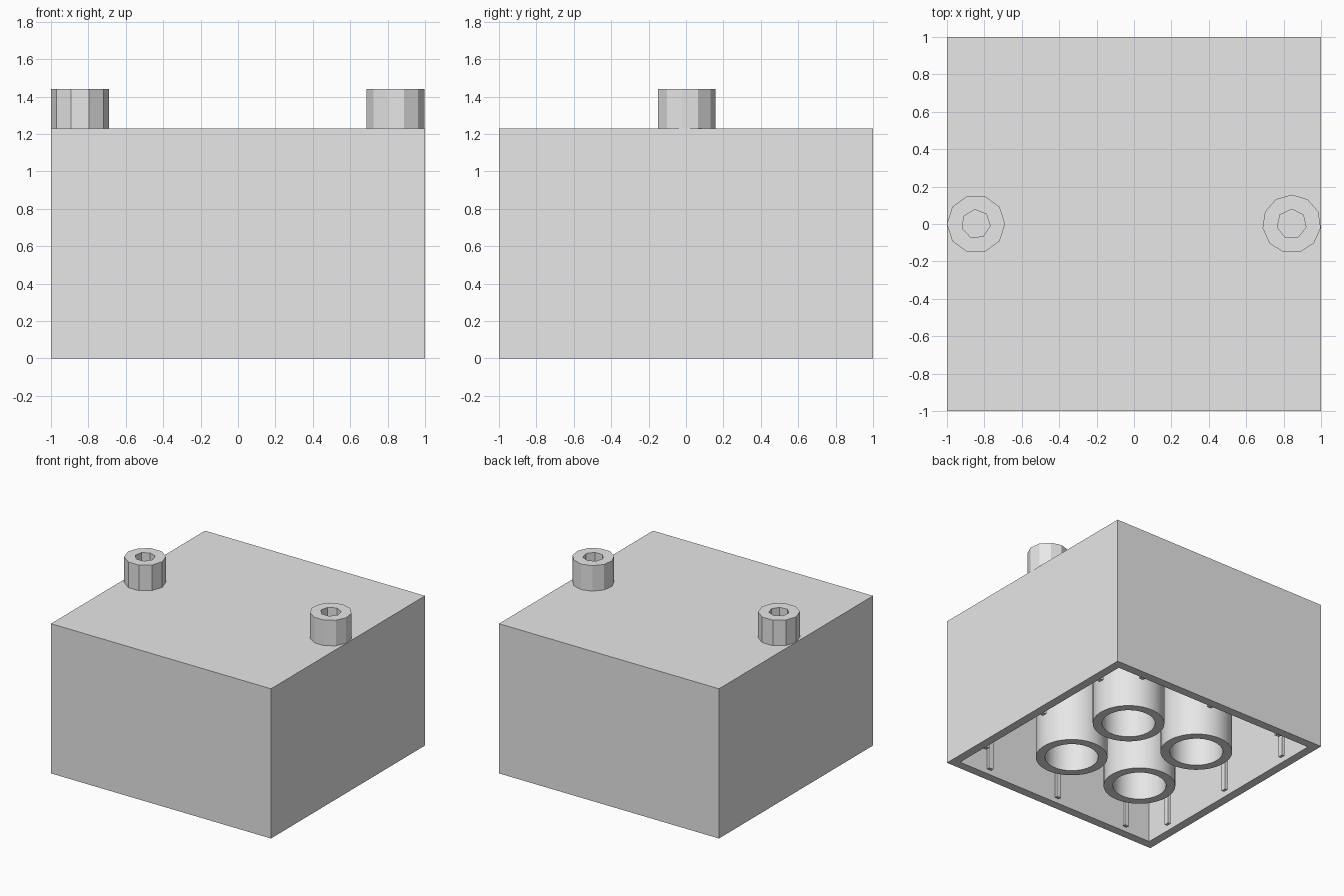
import bpy, bmesh, math

cube = bpy.data.objects.get("Cube")
if cube:
    bpy.data.objects.remove(cube, do_unlink=True)

WIDTH, TOP, WALL = 2.0, 1.23, 0.1
CEILING = TOP - WALL

grey = bpy.data.materials.new("light_grey")
grey.use_nodes = True
grey.diffuse_color = (0.8, 0.8, 0.8, 1)
grey.node_tree.nodes["Principled BSDF"].inputs["Base Color"].default_value = (0.8, 0.8, 0.8, 1)


def finish(bm, name):
    bmesh.ops.recalc_face_normals(bm, faces=bm.faces)
    mesh = bpy.data.meshes.new(name)
    bm.to_mesh(mesh)
    bm.free()
    mesh.materials.append(grey)
    obj = bpy.data.objects.new(name, mesh)
    bpy.context.collection.objects.link(obj)
    return obj


def box(name, size, centre):
    bm = bmesh.new()
    bmesh.ops.create_cube(bm, size=1)
    bmesh.ops.scale(bm, vec=size, verts=bm.verts)
    bmesh.ops.translate(bm, vec=centre, verts=bm.verts)
    return finish(bm, name)


def prism(bm, radius, sides, z0, z1, turn):
    """Upright prism; returns its bottom and top caps and its rings."""
    rings = []
    for z in (z0, z1):
        angles = [turn + math.tau * i / sides for i in range(sides)]
        rings.append([bm.verts.new((radius * math.cos(a), radius * math.sin(a), z)) for a in angles])
    for i in range(sides):
        j = (i + 1) % sides
        bm.faces.new((rings[0][i], rings[0][j], rings[1][j], rings[1][i]))
    return rings


def bored(name, centre, outer, inner, z0, z1, hole0, hole1, turn=(0, 0)):
    """Cylinder with a bore; outer and inner are (radius, sides)."""
    parts = []
    for label, (radius, sides), low, high, angle in (
            (name, outer, z0, z1, turn[0]), ("bore_cutter", inner, hole0, hole1, turn[1])):
        bm = bmesh.new()
        bottom, top = prism(bm, radius, sides, low, high, math.radians(angle))
        bm.faces.new(bottom[::-1])
        bm.faces.new(top)
        obj = finish(bm, label)
        obj.location = (*centre, 0)
        parts.append(obj)
    body, cutter = parts
    cutter.hide_render = True
    bpy.context.view_layer.update()
    mod = body.modifiers.new("bore", 'BOOLEAN')
    mod.operation, mod.solver, mod.object = 'DIFFERENCE', 'EXACT', cutter
    bpy.ops.object.select_all(action='DESELECT')
    bpy.context.view_layer.objects.active = body
    body.select_set(True)
    bpy.ops.object.modifier_apply(modifier=mod.name)
    bpy.data.objects.remove(cutter, do_unlink=True)
    return body


# Hollow body, open underneath
bm = bmesh.new()
bmesh.ops.create_cube(bm, size=1)
bmesh.ops.scale(bm, vec=(WIDTH, WIDTH, TOP), verts=bm.verts)
bmesh.ops.translate(bm, vec=(0, 0, TOP / 2), verts=bm.verts)
floor = min(bm.faces, key=lambda f: f.calc_center_median().z)
bmesh.ops.inset_region(bm, faces=[floor], thickness=WALL)
cavity = bmesh.ops.extrude_face_region(bm, geom=[floor])["geom"]
bmesh.ops.translate(bm, vec=(0, 0, CEILING), verts=[v for v in cavity if isinstance(v, bmesh.types.BMVert)])
if floor.is_valid:
    bmesh.ops.delete(bm, geom=[floor], context='FACES_ONLY')
finish(bm, "hollow_body")

# Four tubes hanging inside the body
third = WIDTH / 6
for x in (-third, third):
    for y in (-third, third):
        tube = bored("inner_tube", (x, y), (0.27, 48), (0.2, 48), 0, CEILING + 0.02, -0.1, CEILING)
        bpy.ops.object.shade_smooth_by_angle(angle=math.radians(30))

# Thin grip ribs, three on each inner wall
inner = WIDTH / 2 - WALL - 0.01
for side in (-1, 1):
    for step in (-1, 0, 1):
        along = step * WIDTH / 3
        mid, height = (CEILING + 0.02) / 2, CEILING - 0.02
        box("grip_rib_x", (0.024, 0.04, height), (side * inner, along, mid))
        box("grip_rib_y", (0.04, 0.024, height), (along, side * inner, mid))

# Two faceted hollow studs at the side edges
bored("right_stud", (-0.845, 0), (0.156, 10), (0.077, 7), TOP - 0.02, 1.44, TOP + 0.04, 1.6, (0, 95))
bored("left_stud", (0.843, 0), (0.157, 11), (0.079, 7), TOP - 0.02, 1.44, TOP + 0.04, 1.6, (90, 90))
